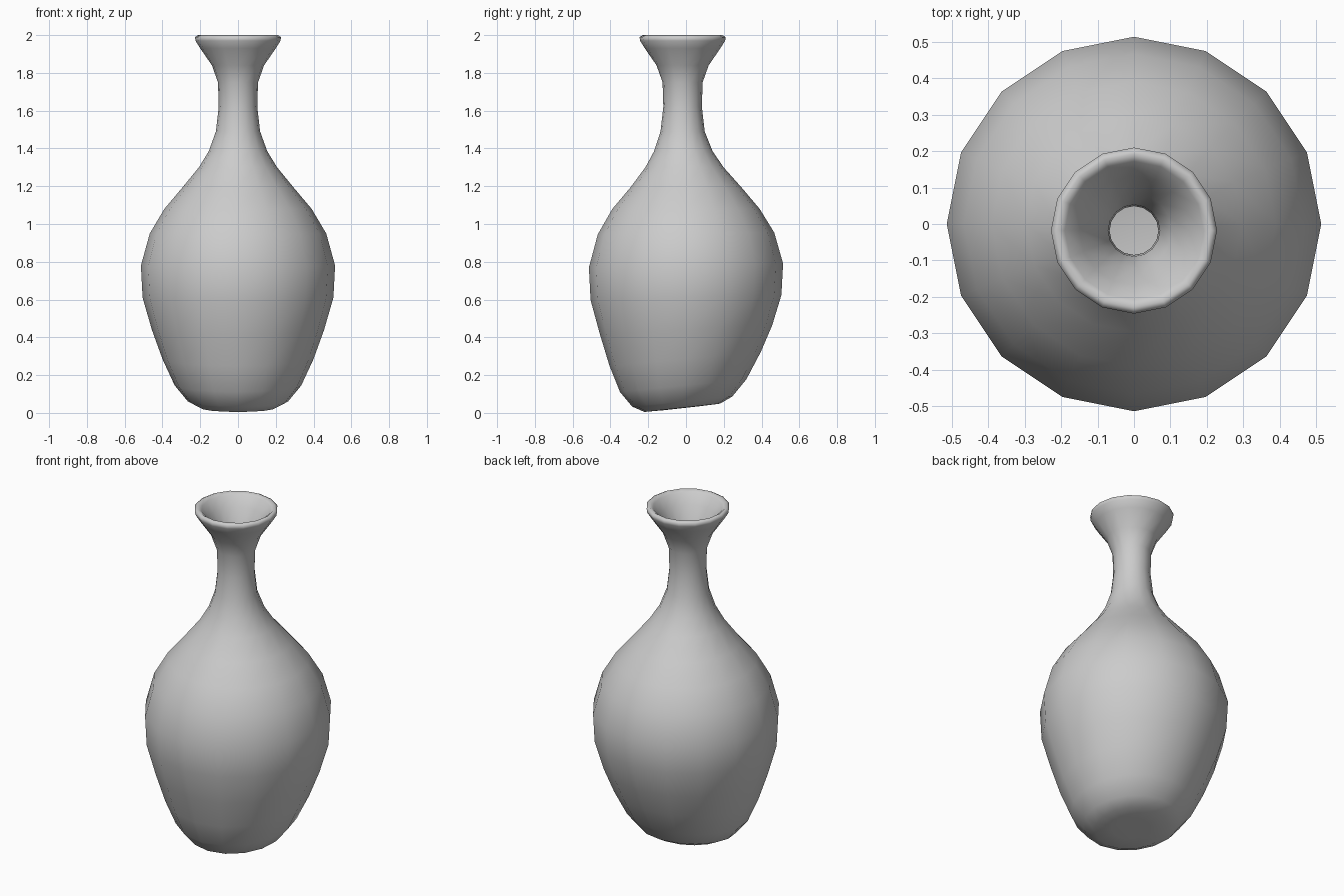
import bpy, bmesh, math

if "Cube" in bpy.data.objects:
    bpy.data.objects.remove(bpy.data.objects["Cube"], do_unlink=True)

SIDES = 16
WALL = 0.035

# Outer profile from foot to lip: radius, height, y shift, backward tilt
outer = [
    (0.10, 0.025, -0.02, 0.11), (0.20, 0.027, -0.02, 0.11),
    (0.265, 0.06, -0.02, 0.10), (0.335, 0.145, -0.015, 0.10),
    (0.40, 0.285, -0.005, 0.09), (0.456, 0.44, 0, 0.05),
    (0.505, 0.61, 0, 0.027), (0.514, 0.78, 0, 0.02),
    (0.467, 0.95, 0, 0.01), (0.39, 1.08, 0, 0),
    (0.297, 1.19, 0, 0), (0.207, 1.30, -0.008, 0),
    (0.155, 1.385, -0.014, 0), (0.117, 1.49, -0.018, 0),
    (0.102, 1.62, -0.018, 0), (0.106, 1.75, -0.018, 0),
    (0.138, 1.84, -0.018, 0), (0.20, 1.93, -0.018, 0),
    (0.225, 1.97, -0.018, 0), (0.228, 1.99, -0.018, 0),
    (0.21, 2.0, -0.018, 0),
]

# Inner wall follows the outer one, from the lip back down to the floor
lip = [(0.19, 1.985, -0.018, 0), (0.15, 1.93, -0.018, 0)]
inner = [(r - WALL, z, y, t) for r, z, y, t in reversed(outer[3:17])]
floor = [(0.20, 0.08, -0.02, 0.10), (0.10, 0.06, -0.02, 0.10)]
profile = outer + lip + inner + floor

bm = bmesh.new()


def ring(r, z, y, tilt):
    verts = []
    for i in range(SIDES):
        a = math.tau * i / SIDES
        s = r * math.sin(a)
        verts.append(bm.verts.new((r * math.cos(a), y + s, z + tilt * s)))
    return verts


def cap(loop, z, flip):
    pole = bm.verts.new((0, -0.02, z))
    for i in range(SIDES):
        a, b = loop[i], loop[(i + 1) % SIDES]
        bm.faces.new((b, a, pole) if flip else (a, b, pole))


rings = [ring(*p) for p in profile]
for low, high in zip(rings, rings[1:]):
    for i in range(SIDES):
        j = (i + 1) % SIDES
        bm.faces.new((low[i], low[j], high[j], high[i]))
cap(rings[0], 0.025, True)
cap(rings[-1], 0.055, False)
for f in bm.faces:
    f.smooth = True

mesh = bpy.data.meshes.new("vase")
bm.to_mesh(mesh)
bm.free()
vase = bpy.data.objects.new("vase", mesh)
bpy.context.collection.objects.link(vase)

# Plain grey clay
grey = bpy.data.materials.new("grey_clay")
grey.use_nodes = True
color = (0.6, 0.6, 0.6, 1)
grey.diffuse_color = color
grey.node_tree.nodes["Principled BSDF"].inputs["Base Color"].default_value = color
mesh.materials.append(grey)
